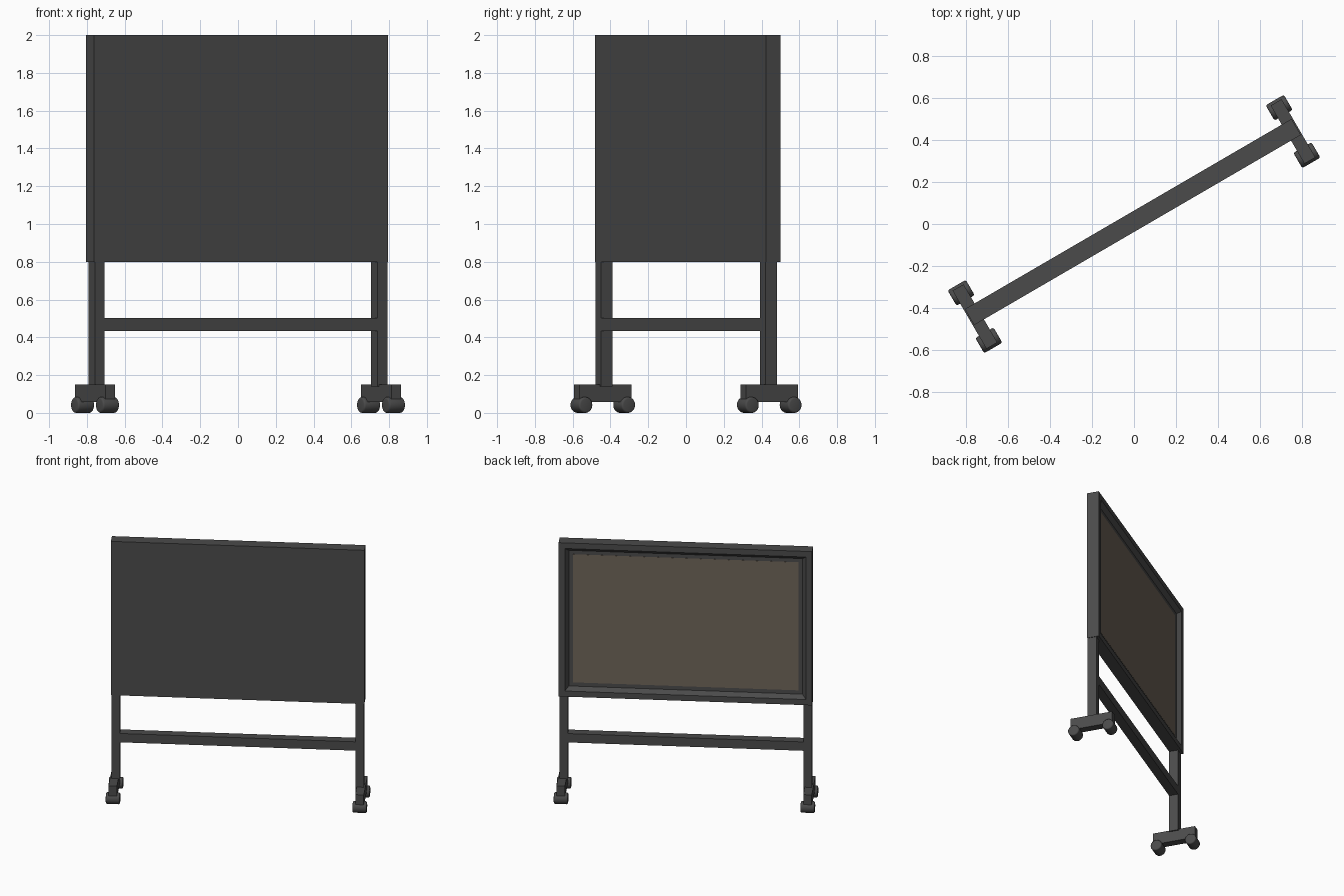
import bpy, bmesh, math
from mathutils import Matrix, Vector

if "Cube" in bpy.data.objects:
    bpy.data.objects.remove(bpy.data.objects["Cube"])

TURN = Matrix.Rotation(math.radians(30.2), 4, 'Z')   # whole stand is turned about z


def material(name, rgb):
    m = bpy.data.materials.new(name)
    m.diffuse_color = (*rgb, 1)
    m.use_nodes = True
    m.node_tree.nodes["Principled BSDF"].inputs["Base Color"].default_value = m.diffuse_color
    return m


DARK = material("dark_grey", (0.07, 0.07, 0.07))
TAN = material("tan", (0.16, 0.13, 0.10))


def finish(name, bm, mat):
    """Turn a bmesh in stand coordinates into a placed object."""
    bm.transform(TURN)
    me = bpy.data.meshes.new(name)
    bm.to_mesh(me)
    bm.free()
    ob = bpy.data.objects.new(name, me)
    me.materials.append(mat)
    bpy.context.collection.objects.link(ob)
    return ob


def box_bm(lo, hi):
    lo, hi = Vector(lo), Vector(hi)
    bm = bmesh.new()
    bmesh.ops.create_cube(bm, size=1, matrix=Matrix.Translation((lo + hi) / 2)
                          @ Matrix.Diagonal((*(hi - lo), 1)))
    return bm


def box(name, lo, hi, mat=DARK):
    return finish(name, box_bm(lo, hi), mat)


FRONT, BACK = -0.033, 0.035          # leg depth range
BOARD_BACK = 0.055

# board with a sloped, recessed opening on the back side
bm = box_bm((-0.9, FRONT, 0.8), (0.9, BOARD_BACK, 2.0))
bm.normal_update()
face = max(bm.faces, key=lambda f: f.normal.y)
bmesh.ops.inset_region(bm, faces=[face], thickness=0.062)
bmesh.ops.inset_region(bm, faces=[face], thickness=0.038, depth=-0.03)
finish("board_frame", bm, DARK)

# tan writing panel at the bottom of the recess
box("board_panel", (-0.8, BOARD_BACK - 0.035, 0.9), (0.8, BOARD_BACK - 0.029, 1.9), TAN)

# crossbar between the legs
box("crossbar", (-0.84, FRONT, 0.434), (0.84, BACK, 0.503))

for side, s in (("left", -1), ("right", 1)):
    # leg and foot
    u = s * 0.866
    box(side + "_leg", (u - 0.03, FRONT, 0.14), (u + 0.03, BACK, 0.82))
    u = s * 0.876
    box(side + "_foot", (u - 0.03, -0.16, 0.058), (u + 0.03, 0.16, 0.15))
    # rollers under both foot ends
    for end, t in (("front", -1), ("back", 1)):
        bm = bmesh.new()
        bmesh.ops.create_cone(bm, cap_ends=True, segments=32, radius1=0.042,
                              radius2=0.042, depth=0.1,
                              matrix=Matrix.Translation((u, t * 0.131, 0.042))
                              @ Matrix.Rotation(math.pi / 2, 4, 'Y'))
        rims = [e for e in bm.edges if any(len(f.verts) > 4 for f in e.link_faces)]
        bmesh.ops.bevel(bm, geom=rims, offset=0.01, segments=3, profile=0.5,
                        affect='EDGES')
        wheel = finish(f"{side}_{end}_wheel", bm, DARK)
        bpy.ops.object.select_all(action='DESELECT')
        wheel.select_set(True)
        bpy.context.view_layer.objects.active = wheel
        bpy.ops.object.shade_smooth_by_angle(angle=math.radians(40))
